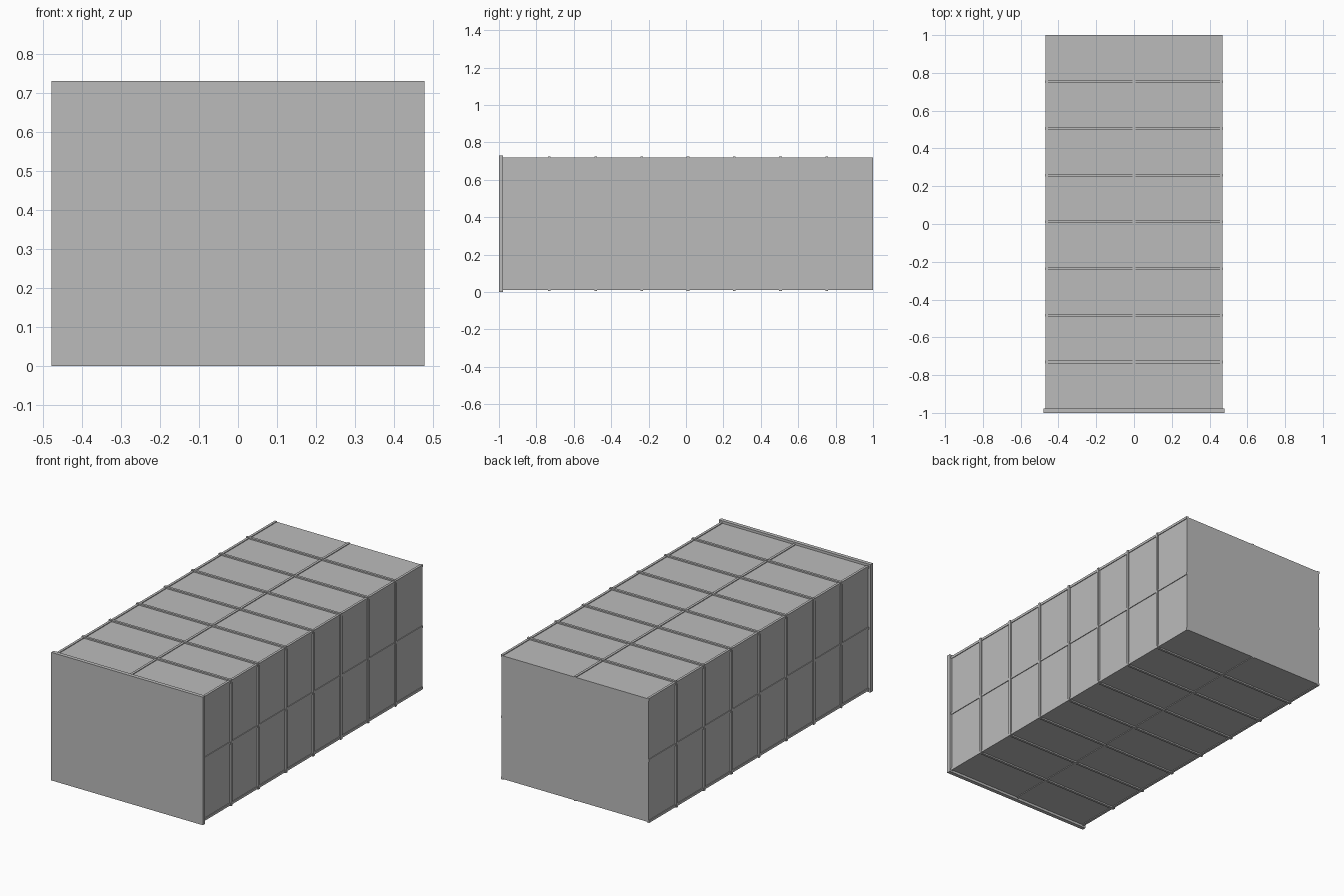
import bpy

cube = bpy.data.objects.get("Cube")
if cube:
    bpy.data.objects.remove(cube, do_unlink=True)

grey = bpy.data.materials.new("plain_grey")
grey.use_nodes = True
colour = (0.5, 0.5, 0.5, 1)
grey.diffuse_color = colour
grey.node_tree.nodes["Principled BSDF"].inputs["Base Color"].default_value = colour


def box(name, low, high):
    """Axis-aligned box between two corners."""
    centre = [(a + b) / 2 for a, b in zip(low, high)]
    bpy.ops.mesh.primitive_cube_add(size=1, location=centre)
    ob = bpy.context.object
    ob.name = name
    ob.scale = [b - a for a, b in zip(low, high)]
    bpy.ops.object.transform_apply(location=False, rotation=False, scale=True)
    ob.data.materials.append(grey)
    return ob


FRONT, BACK = -0.978, 1.0     # ends of the long body
MID = 0.365                   # height of the centre line
HX, HZ = 0.464, 0.351         # half width and half height of the body
RAIL, RIB = 0.004, 0.008      # how far rails and ribs stand proud
W = 0.007                     # half thickness of the bars
BAYS = 8

# Long body and the wider front plate
box("body", (-HX, FRONT, MID - HZ), (HX, BACK, MID + HZ))
box("front_plate", (-0.478, -1, 0), (0.478, FRONT, 2 * MID))

# Lengthwise rails on the four corners and along the middle of each side
for i in (-1, 0, 1):
    for k in (-1, 0, 1):
        if i == k == 0:
            continue
        x = i * (HX + RAIL - W)
        z = MID + k * (HZ + RAIL - W)
        box("lengthwise_rail", (x - W, FRONT, z - W), (x + W, BACK, z + W))

# Ribs wrapped round the body at each bay
bay = (BACK - FRONT) / BAYS
for n in range(1, BAYS):
    y = FRONT + n * bay
    box("cross_rib", (-HX - RIB, y - W, MID - HZ - RIB),
        (HX + RIB, y + W, MID + HZ + RIB))
